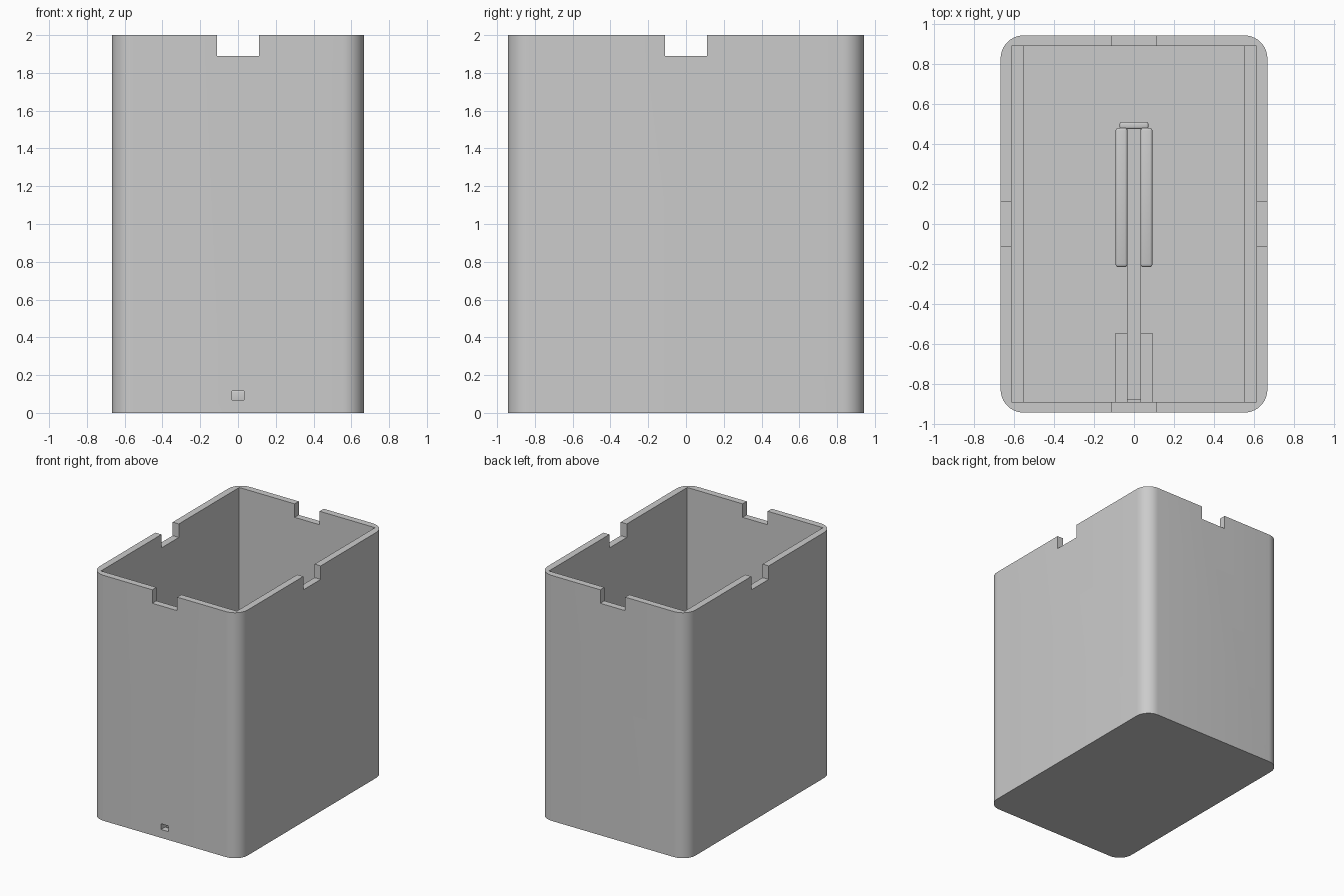
import bpy, bmesh, math

cube = bpy.data.objects.get("Cube")
if cube:
    bpy.data.objects.remove(cube, do_unlink=True)

grey = bpy.data.materials.new("plain grey")
grey.use_nodes = True
COLOUR = (0.6, 0.6, 0.6, 1)
grey.diffuse_color = COLOUR
grey.node_tree.nodes["Principled BSDF"].inputs["Base Color"].default_value = COLOUR


def prism(name, outline, z0, z1):
    """Extrude a flat outline between two heights."""
    bm = bmesh.new()
    face = bm.faces.new([bm.verts.new((x, y, z0)) for x, y in outline])
    top = bmesh.ops.extrude_face_region(bm, geom=[face])["geom"]
    verts = [v for v in top if isinstance(v, bmesh.types.BMVert)]
    bmesh.ops.translate(bm, vec=(0, 0, z1 - z0), verts=verts)
    bmesh.ops.recalc_face_normals(bm, faces=bm.faces)
    mesh = bpy.data.meshes.new(name)
    bm.to_mesh(mesh)
    bm.free()
    mesh.materials.append(grey)
    ob = bpy.data.objects.new(name, mesh)
    bpy.context.collection.objects.link(ob)
    return ob


def box(name, x0, x1, y0, y1, z0, z1):
    return prism(name, [(x0, y0), (x1, y0), (x1, y1), (x0, y1)], z0, z1)


def activate(ob):
    bpy.ops.object.select_all(action='DESELECT')
    bpy.context.view_layer.objects.active = ob
    ob.select_set(True)


def cut(ob, cutter):
    activate(ob)
    mod = ob.modifiers.new("cut", 'BOOLEAN')
    mod.operation = 'DIFFERENCE'
    mod.solver = 'EXACT'
    mod.object = cutter
    bpy.ops.object.modifier_apply(modifier=mod.name)
    bpy.data.objects.remove(cutter, do_unlink=True)


def round_edges(ob, width):
    activate(ob)
    mod = ob.modifiers.new("round", 'BEVEL')
    mod.width = width
    mod.segments = 3
    bpy.ops.object.modifier_apply(modifier=mod.name)
    bpy.ops.object.shade_smooth_by_angle(angle=math.radians(35))


W, D, R = 0.667, 0.943, 0.115      # outer half sizes and corner radius
IW, ID, FLOOR = 0.612, 0.89, 0.055  # inner half sizes and floor height
NOTCH, SLOT = 0.112, 0.033
STEPS = 10

# Outer shell with rounded upright corners
outline = []
for i, (sx, sy) in enumerate([(1, 1), (-1, 1), (-1, -1), (1, -1)]):
    for k in range(STEPS + 1):
        a = (i + k / STEPS) * math.pi / 2
        outline.append((sx * (W - R) + R * math.cos(a),
                        sy * (D - R) + R * math.sin(a)))
shell = prism("box_shell", outline, 0, 2)

# Square cavity, rim notches and the small cable hole
cut(shell, box("cavity_cutter", -IW, IW, -ID, ID, FLOOR, 2.2))
cut(shell, box("notch_cutter_x", -1, 1, -NOTCH, NOTCH, 1.89, 2.2))
cut(shell, box("notch_cutter_y", -NOTCH, NOTCH, -1.2, 1.2, 1.89, 2.2))
cut(shell, box("hole_cutter", -SLOT, SLOT, -1.2, -0.8, 0.068, 0.115))
activate(shell)
bpy.ops.object.shade_smooth_by_angle(angle=math.radians(30))

# Low ledges along both long walls
for side, s in (("left", 1), ("right", -1)):
    x0, x1 = sorted((s * 0.55, s * (IW + 0.005)))
    box(side + "_ledge", x0, x1, -ID, ID, FLOOR - 0.005, 0.17)

# Cable bed and its holders on the floor
box("cable_bed", -SLOT, SLOT, -0.88, 0.48, FLOOR - 0.005, 0.068)
for side, s in (("left", 1), ("right", -1)):
    x0, x1 = sorted((s * SLOT, s * 0.092))
    box(side + "_front_holder", x0, x1, -ID, -0.545, FLOOR - 0.005, 0.13)
    rear = box(side + "_rear_holder", x0, x1, -0.215, 0.48, FLOOR - 0.005, 0.13)
    round_edges(rear, 0.012)
stop = box("end_stop", -0.072, 0.072, 0.475, 0.51, FLOOR - 0.005, 0.12)
round_edges(stop, 0.01)
